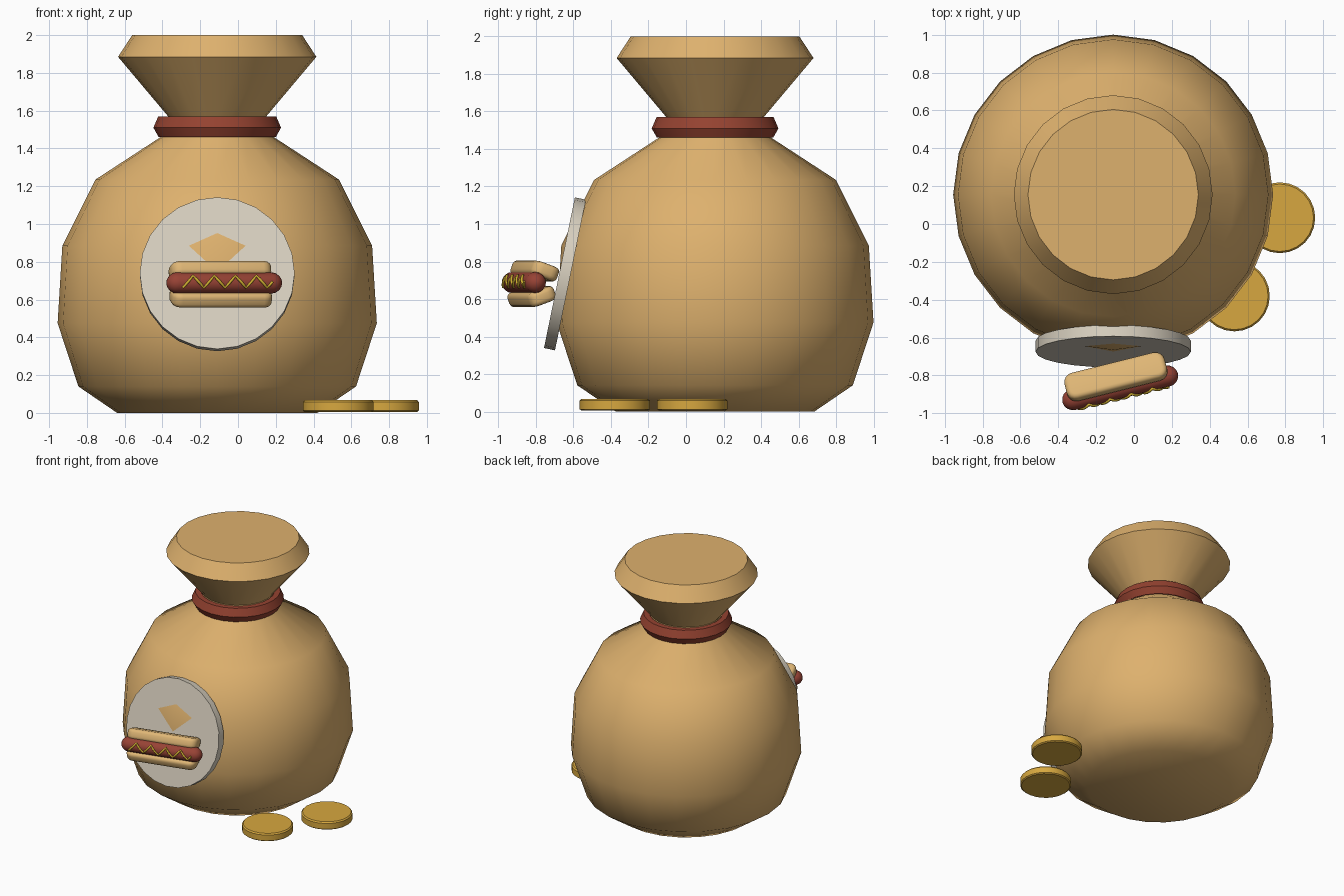
import bpy, bmesh, math
from mathutils import Matrix, Vector

if "Cube" in bpy.data.objects:
    bpy.data.objects.remove(bpy.data.objects["Cube"])


def material(name, rgb):
    m = bpy.data.materials.new(name)
    m.diffuse_color = (*rgb, 1)
    m.use_nodes = True
    m.node_tree.nodes["Principled BSDF"].inputs["Base Color"].default_value = m.diffuse_color
    return m


burlap = material("burlap", (0.73, 0.44, 0.155))
red = material("dark_red", (0.30, 0.055, 0.03))
white = material("off_white", (0.70, 0.64, 0.53))
gold = material("gold", (0.68, 0.39, 0.05))
bread = material("bread", (0.74, 0.47, 0.18))
sausage_red = material("sausage_red", (0.31, 0.055, 0.035))
mustard_yellow = material("mustard_yellow", (0.62, 0.42, 0.03))


def finish(bm, name, mat, matrix=Matrix(), angle=40):
    """Turn a bmesh into a shaded, coloured object."""
    bmesh.ops.recalc_face_normals(bm, faces=bm.faces)
    bm.transform(matrix)
    mesh = bpy.data.meshes.new(name)
    bm.to_mesh(mesh)
    bm.free()
    ob = bpy.data.objects.new(name, mesh)
    bpy.context.collection.objects.link(ob)
    mesh.materials.append(mat)
    bpy.ops.object.select_all(action='DESELECT')
    ob.select_set(True)
    bpy.context.view_layer.objects.active = ob
    bpy.ops.object.shade_smooth_by_angle(angle=math.radians(angle))
    return ob


def lathe(name, profile, mat, matrix=Matrix(), sides=24, closed=False, angle=45):
    """Revolve (radius, height) points around z, capped or joined to a ring."""
    bm = bmesh.new()
    rings = []
    for r, z in profile:
        rings.append([bm.verts.new((r * math.cos(a), r * math.sin(a), z))
                      for a in (2 * math.pi * i / sides for i in range(sides))])
    pairs = list(zip(rings, rings[1:]))
    if closed:
        pairs.append((rings[-1], rings[0]))
    else:
        bm.faces.new(rings[0])
        bm.faces.new(rings[-1])
    for lo, hi in pairs:
        for i in range(sides):
            j = (i + 1) % sides
            bm.faces.new((lo[i], lo[j], hi[j], hi[i]))
    return finish(bm, name, mat, matrix, angle)


# Sack with pinched neck and flared, closed mouth
axis = Matrix.Translation((-0.11, 0.155, 0))
lathe("sack", [(0.53, 0), (0.735, 0.14), (0.845, 0.475), (0.82, 0.885),
               (0.645, 1.235), (0.30, 1.46), (0.26, 1.57),
               (0.525, 1.885), (0.45, 2.0)], burlap, axis)

# Tie around the neck
lathe("neck_tie", [(0.25, 1.47), (0.31, 1.46), (0.338, 1.51),
                   (0.312, 1.57), (0.27, 1.57), (0.24, 1.53)],
      red, axis, closed=True, angle=30)

# Round badge leaning on the belly; the sack pokes through its upper half
tilt = math.radians(90 - 11.6)
badge = Matrix.Translation((-0.11, -0.675, 0.74)) @ Matrix.Rotation(tilt, 4, 'X')
lathe("badge", [(0.41, -0.06), (0.41, 0)], white, badge)

# Coins on the floor
for n, (x, y) in enumerate([(0.77, 0.033), (0.53, -0.38)], 1):
    lathe(f"coin_{n}", [(0.178, 0.005), (0.187, 0.012), (0.187, 0.058), (0.178, 0.068)],
          gold, Matrix.Translation((x, y, 0)), angle=30)

# Hot dog frame: local x runs along the sausage, local -y faces out
dog = Matrix.Translation((-0.073, -0.865, 0.688)) @ Matrix.Rotation(math.radians(14), 4, 'Z')

# Sausage: lathed capsule
R, HALF = 0.056, 0.258
cap = [(R * math.cos(a), HALF + R * math.sin(a))
       for a in (math.radians(d) for d in (0, 22, 45, 67, 84))]
profile = [(r, -h) for r, h in reversed(cap)] + cap
lathe("sausage", profile, sausage_red,
      dog @ Matrix.Rotation(math.pi / 2, 4, 'Y'), sides=16)

# Bun halves: rounded slabs opening forward in a V
for name, side, fwd in (("bun_top", 1, 0.062), ("bun_bottom", -1, 0.045)):
    bm = bmesh.new()
    bmesh.ops.create_cube(bm, size=1)
    bm.transform(Matrix.Diagonal((0.545, 0.15, 0.078, 1)))
    upright = [e for e in bm.edges
               if abs(e.verts[0].co.z - e.verts[1].co.z) > 0.01]
    bmesh.ops.bevel(bm, geom=upright, offset=0.05, segments=4,
                    profile=0.5, affect='EDGES')
    rims = [e for e in bm.edges
            if abs(e.verts[0].co.z - e.verts[1].co.z) < 0.001]
    bmesh.ops.bevel(bm, geom=rims, offset=0.024, segments=3,
                    profile=0.5, affect='EDGES')
    pose = (Matrix.Translation((-0.008, fwd, side * 0.068 - 0.007))
            @ Matrix.Rotation(-side * math.radians(20), 4, 'X'))
    finish(bm, name, bread, dog @ pose)

# Mustard zigzag wrapped over the front of the sausage
points = []
COUNT = 34
for i in range(COUNT + 1):
    z = 0.006 + 0.032 * (1 - 2 * abs((i / 4) % 2 - 1))
    points.append((-0.24 + 0.49 * i / COUNT, -math.sqrt((R + 0.003) ** 2 - z * z), z))
curve = bpy.data.curves.new("mustard", 'CURVE')
curve.dimensions = '3D'
curve.bevel_depth = 0.0075
curve.bevel_resolution = 1
curve.use_fill_caps = True
spline = curve.splines.new('POLY')
spline.points.add(COUNT)
for p, co in zip(spline.points, points):
    p.co = (*(dog @ Vector(co)), 1)
curve.materials.append(mustard_yellow)
bpy.context.collection.objects.link(bpy.data.objects.new("mustard", curve))
